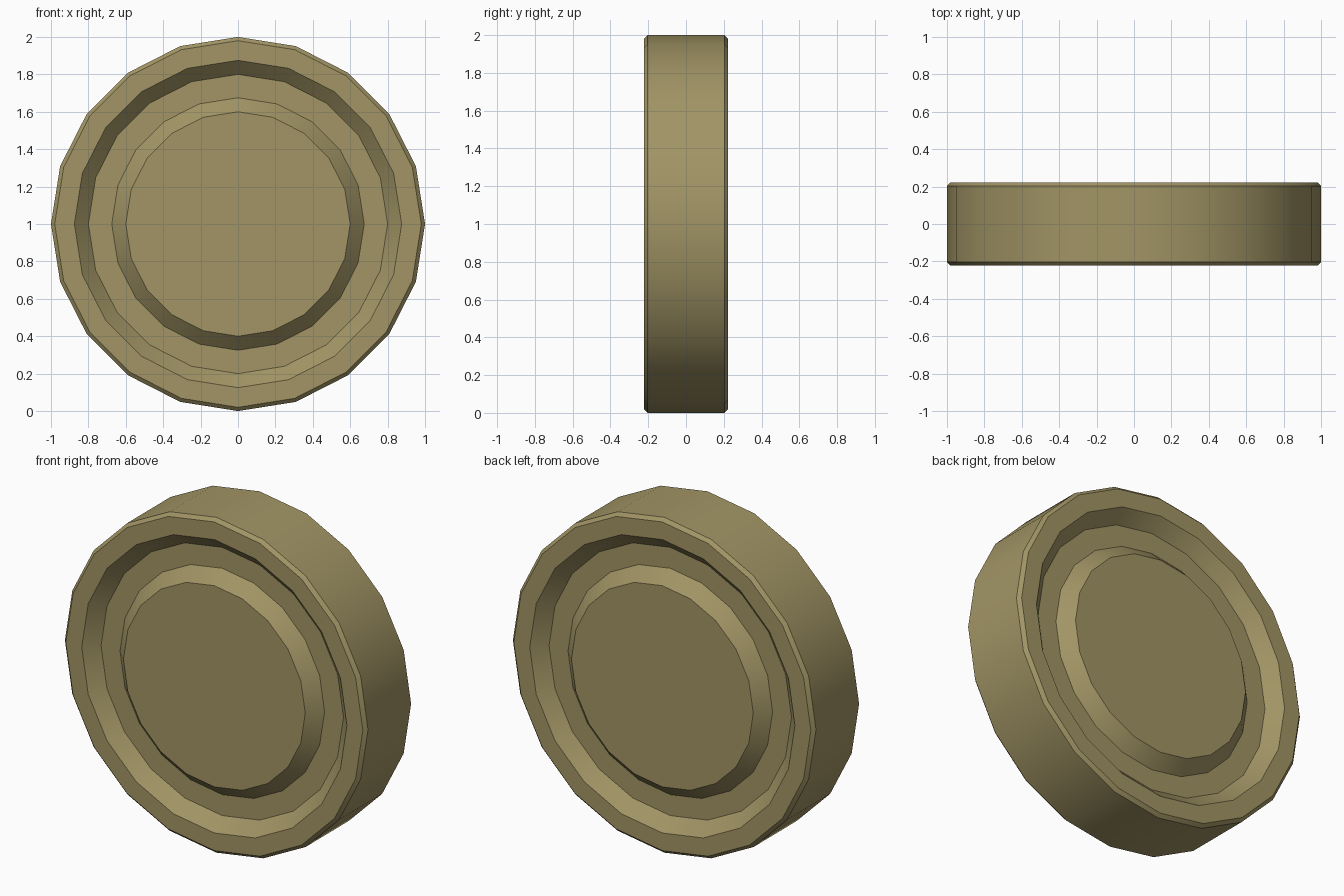
import bpy, bmesh, math

if "Cube" in bpy.data.objects:
    bpy.data.objects.remove(bpy.data.objects["Cube"])

SIDES = 20
# Half profile (radius, y) from the front hub outwards to the rim
half = [(0.60, -0.223), (0.675, -0.148), (0.80, -0.148), (0.875, -0.223),
        (0.98, -0.223), (1.0, -0.203)]
# Mirror the profile for the back face
profile = half + [(r, -y) for r, y in reversed(half)]

bm = bmesh.new()
rings = []
for r, y in profile:
    rings.append([bm.verts.new((r * math.cos(2 * math.pi * i / SIDES), y,
                                1 + r * math.sin(2 * math.pi * i / SIDES)))
                  for i in range(SIDES)])

# Bands between neighbouring rings
for a, b in zip(rings, rings[1:]):
    for i in range(SIDES):
        j = (i + 1) % SIDES
        bm.faces.new((a[i], a[j], b[j], b[i]))

# Flat raised hub caps
bm.faces.new(rings[0])
bm.faces.new(rings[-1])
bmesh.ops.recalc_face_normals(bm, faces=bm.faces)

mesh = bpy.data.meshes.new("wheel_disc")
bm.to_mesh(mesh)
bm.free()
disc = bpy.data.objects.new("wheel_disc", mesh)
bpy.context.collection.objects.link(disc)

# Olive tan colour
mat = bpy.data.materials.new("olive_tan")
mat.diffuse_color = (0.36, 0.30, 0.13, 1)
mat.use_nodes = True
mat.node_tree.nodes["Principled BSDF"].inputs["Base Color"].default_value = mat.diffuse_color
mesh.materials.append(mat)

# Smooth around the sides, crisp at the profile corners
bpy.context.view_layer.objects.active = disc
disc.select_set(True)
bpy.ops.object.shade_smooth_by_angle(angle=math.radians(30))
